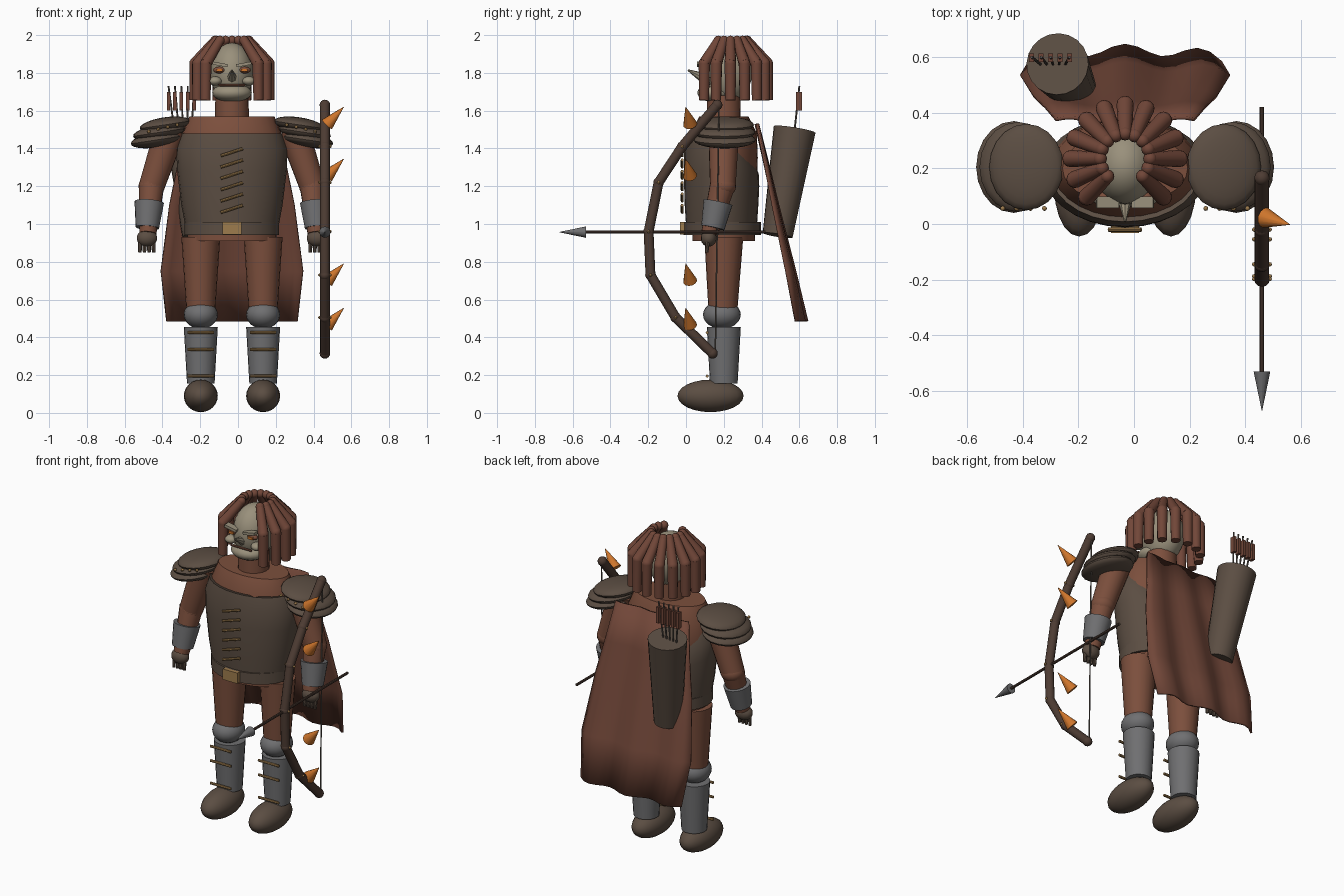
import bpy, bmesh, math
from mathutils import Vector, Matrix

if "Cube" in bpy.data.objects:
    bpy.data.objects.remove(bpy.data.objects["Cube"])

CX = -0.032  # body centre line


def material(name, rgb):
    m = bpy.data.materials.new(name)
    m.diffuse_color = (*rgb, 1)
    m.use_nodes = True
    m.node_tree.nodes["Principled BSDF"].inputs["Base Color"].default_value = m.diffuse_color
    return m


SKIN = material("red brown skin", (0.20, 0.078, 0.046))
HAIR = material("hair", (0.165, 0.062, 0.04))
CAPE = material("cape cloth", (0.165, 0.062, 0.04))
LEATHER = material("leather", (0.105, 0.075, 0.055))
STEEL = material("steel", (0.16, 0.16, 0.165))
FACE = material("pale face", (0.32, 0.28, 0.20))
GOLD = material("gold", (0.34, 0.20, 0.075))
ORANGE = material("orange", (0.62, 0.18, 0.025))
WOOD = material("dark wood", (0.075, 0.045, 0.033))
STRING = material("string", (0.12, 0.10, 0.085))


def finish(name, bm, mat, smooth=True):
    bmesh.ops.recalc_face_normals(bm, faces=bm.faces)
    me = bpy.data.meshes.new(name)
    bm.to_mesh(me)
    bm.free()
    me.materials.append(mat)
    ob = bpy.data.objects.new(name, me)
    bpy.context.collection.objects.link(ob)
    if smooth:
        bpy.ops.object.select_all(action='DESELECT')
        ob.select_set(True)
        bpy.context.view_layer.objects.active = ob
        bpy.ops.object.shade_smooth_by_angle(angle=math.radians(40))
    return ob


def rod(name, a, b, r1, r2, mat, n=16):
    """Tapered cylinder from a to b."""
    a, b = Vector(a), Vector(b)
    d = b - a
    bm = bmesh.new()
    mx = Matrix.Translation((a + b) / 2) @ d.to_track_quat('Z', 'Y').to_matrix().to_4x4()
    bmesh.ops.create_cone(bm, cap_ends=True, segments=n, radius1=r1, radius2=r2, depth=d.length, matrix=mx)
    return finish(name, bm, mat)


def ball(name, c, r, mat, tilt=0, n=20):
    """Ellipsoid, tilted about y."""
    bm = bmesh.new()
    mx = Matrix.Translation(c) @ Matrix.Rotation(tilt, 4, 'Y') @ Matrix.Diagonal((*r, 1))
    bmesh.ops.create_uvsphere(bm, u_segments=n, v_segments=max(6, n // 2 + 2), radius=1, matrix=mx)
    return finish(name, bm, mat)


def box(name, c, size, mat, tilt=0):
    bm = bmesh.new()
    mx = Matrix.Translation(c) @ Matrix.Rotation(tilt, 4, 'Y') @ Matrix.Diagonal((*size, 1))
    bmesh.ops.create_cube(bm, size=1, matrix=mx)
    return finish(name, bm, mat, False)


def loft(name, rings, mat, cy, slope=0, n=28):
    """Stacked ellipses (z, rx, ry); slope lowers the back of the last rings."""
    bm = bmesh.new()
    rows = []
    for z, rx, ry in rings:
        row = []
        for i in range(n):
            t = 2 * math.pi * i / n
            back = max(0, math.sin(t)) * slope * max(0, (z - 1.1) / 0.38)
            row.append(bm.verts.new((CX + rx * math.cos(t), cy + ry * math.sin(t), z - back)))
        rows.append(row)
    for r0, r1 in zip(rows, rows[1:]):
        for i in range(n):
            j = (i + 1) % n
            bm.faces.new((r0[i], r0[j], r1[j], r1[i]))
    bm.faces.new(rows[0])
    bm.faces.new(rows[-1])
    return finish(name, bm, mat)


# Torso, breastplate, belt
loft("torso", [(0.91, 0.235, 0.165), (1.1, 0.24, 0.17), (1.35, 0.27, 0.18),
               (1.48, 0.262, 0.175), (1.57, 0.225, 0.13)], SKIN, 0.2)
loft("breastplate", [(0.95, 0.24, 0.185), (1.1, 0.268, 0.195), (1.28, 0.29, 0.2),
                     (1.4, 0.295, 0.197), (1.48, 0.268, 0.18)], LEATHER, 0.188, 0.17)
loft("belt", [(0.942, 0.25, 0.205), (1.01, 0.25, 0.205)], LEATHER, 0.192)
box("buckle", (CX, -0.018, 0.977), (0.1, 0.03, 0.066), GOLD)
for i in range(6):
    z = 1.38 - 0.06 * i
    rod("chest_lace", (CX - 0.06, -0.02, z - 0.019), (CX + 0.058, -0.02, z + 0.019), 0.008, 0.008, GOLD, 8)

# Neck and head
rod("neck", (CX, 0.2, 1.53), (CX, 0.2, 1.68), 0.09, 0.088, SKIN, 20)
ball("head", (CX, 0.21, 1.80), (0.115, 0.14, 0.16), FACE, n=24)
ball("jaw", (CX, 0.15, 1.695), (0.105, 0.09, 0.05), FACE)
rod("mouth", (CX - 0.07, 0.077, 1.735), (CX + 0.07, 0.077, 1.735), 0.006, 0.006, SKIN, 8)
rod("nose", (CX, 0.10, 1.77), (CX, 0.01, 1.815), 0.03, 0.004, FACE, 8)
for s in (-1, 1):
    ball("cheek", (CX + s * 0.09, 0.105, 1.757), (0.037, 0.035, 0.024), FACE, n=14)
    ball("eye_socket", (CX + s * 0.066, 0.095, 1.815), (0.034, 0.022, 0.018), SKIN, n=12)
    box("eye", (CX + s * 0.066, 0.073, 1.814), (0.034, 0.009, 0.014), ORANGE)
    box("brow", (CX + s * 0.063, 0.078, 1.845), (0.08, 0.04, 0.016), FACE, -s * 0.18)

# Hair locks round the sides and back
for i in range(13):
    t = math.radians(-45 + 22.5 * i)

    def at(r, z):
        return (CX + r * math.cos(t), 0.235 + r * math.sin(t), z)
    rod("hair_lock_top", at(0.09, 1.972), at(0.195, 1.85), 0.024, 0.031, HAIR, 12)
    ball("hair_lock_crown", at(0.09, 1.972), (0.025,) * 3, HAIR, n=12)
    ball("hair_lock_bend", at(0.195, 1.85), (0.031,) * 3, HAIR, n=12)
    rod("hair_lock", at(0.195, 1.85), at(0.198, 1.655), 0.031, 0.027, HAIR, 12)

# Limbs and armour, both sides
for s in (-1, 1):
    def p(x, y, z):
        return (CX + s * x, y, z)
    # leg
    ball("foot", p(0.165, 0.13, 0.09), (0.09, 0.175, 0.086), LEATHER)
    rod("greave", p(0.165, 0.2, 0.155), p(0.165, 0.2, 0.455), 0.073, 0.09, STEEL, 20)
    ball("knee", p(0.165, 0.19, 0.52), (0.09, 0.1, 0.075), STEEL)
    rod("thigh", p(0.165, 0.195, 0.52), p(0.165, 0.2, 0.93), 0.075, 0.103, SKIN, 20)
    for z in (0.195, 0.335, 0.425):
        rod("greave_strap", p(0.095, 0.112, z), p(0.235, 0.112, z), 0.008, 0.008, GOLD, 8)
    # arm
    rod("upper_arm", p(0.325, 0.2, 1.5), p(0.425, 0.195, 1.2), 0.082, 0.068, SKIN, 20)
    ball("elbow", p(0.425, 0.195, 1.2), (0.07, 0.07, 0.06), SKIN)
    rod("forearm", p(0.425, 0.195, 1.21), p(0.445, 0.125, 0.95), 0.068, 0.045, SKIN)
    rod("vambrace", p(0.438, 0.17, 1.115), p(0.448, 0.142, 0.98), 0.078, 0.062, STEEL, 20)
    ball("hand", p(0.45, 0.12, 0.925), (0.056, 0.042, 0.045), LEATHER, n=14)
    for k in range(4):
        x = 0.415 + 0.024 * k
        rod("finger", p(x, 0.115, 0.915), p(x, 0.11, 0.85), 0.012, 0.009, LEATHER, 8)
    # layered shoulder pad with studs
    for x, z, rx, ry in ((0.4, 1.445, 0.137, 0.165), (0.385, 1.485, 0.14, 0.162), (0.355, 1.525, 0.135, 0.155)):
        ball("shoulder_plate", p(x, 0.205, z), (rx, ry, 0.04), LEATHER, s * 0.15, 20)
    for k in range(4):
        ball("shoulder_stud", p(0.29 + 0.05 * k, 0.056, 1.525 - 0.012 * k), (0.009,) * 3, GOLD, n=8)

# Cape: wavy sheet that leans outwards towards the hem
bm = bmesh.new()
rows = []
for z, hw, y in ((1.53, 0.25, 0.375), (1.3, 0.29, 0.43), (1.1, 0.33, 0.475), (0.75, 0.375, 0.56), (0.485, 0.345, 0.62)):
    t = (1.53 - z) / 1.05
    row = []
    for i in range(17):
        u = i / 8 - 1
        wave = 0.022 * math.cos(u * math.pi * 2.5) * (0.3 + 0.7 * t) - 0.04 * u ** 4 * t
        row.append(bm.verts.new((CX + hw * u, y + wave, z)))
    rows.append(row)
for r0, r1 in zip(rows, rows[1:]):
    for i in range(16):
        bm.faces.new((r0[i], r0[i + 1], r1[i + 1], r1[i]))
cape = finish("cape", bm, CAPE)
solid = cape.modifiers.new("thickness", 'SOLIDIFY')
solid.thickness = 0.012
solid.offset = 0

# Quiver with arrows
rod("quiver", (-0.215, 0.485, 0.94), (-0.275, 0.575, 1.5), 0.08, 0.112, LEATHER, 20)
for i in range(5):
    x = -0.368 + 0.034 * i
    rod("quiver_arrow", (x * 0.6 - 0.11, 0.57, 1.45), (x, 0.6, 1.73), 0.005, 0.005, STRING, 8)
    box("fletching", (x, 0.598, 1.65), (0.018, 0.03, 0.1), HAIR)

# Bow: straight limbs joined by round knuckles
BX = 0.46
path = [(0.165, 1.63), (-0.02, 1.41), (-0.145, 1.22), (-0.198, 0.96), (-0.188, 0.73), (-0.055, 0.505), (0.14, 0.315)]
for (y0, z0), (y1, z1) in zip(path, path[1:]):
    rod("bow_limb", (BX, y0, z0), (BX, y1, z1), 0.026, 0.026, WOOD, 12)
for y, z in path:
    ball("bow_joint", (BX, y, z), (0.028,) * 3, WOOD, n=12)
for y, z in path[1:6]:
    for s in (-1, 1):
        ball("bow_stud", (BX + s * 0.028, y, z), (0.008,) * 3, GOLD, n=8)
rod("bow_string", (BX, 0.175, 1.63), (BX, 0.155, 0.315), 0.004, 0.004, STRING, 6)
for z in (1.62, 1.345, 0.79, 0.555):
    rod("bow_spike", (0.472, 0.022, z - 0.092), (0.56, -0.002, z), 0.037, 0.001, ORANGE, 12)

# Nocked arrow
rod("arrow_shaft", (BX, -0.54, 0.957), (BX, 0.42, 0.957), 0.008, 0.008, WOOD, 8)
rod("arrow_head", (BX, -0.53, 0.957), (BX, -0.67, 0.957), 0.03, 0.001, STEEL, 12)
